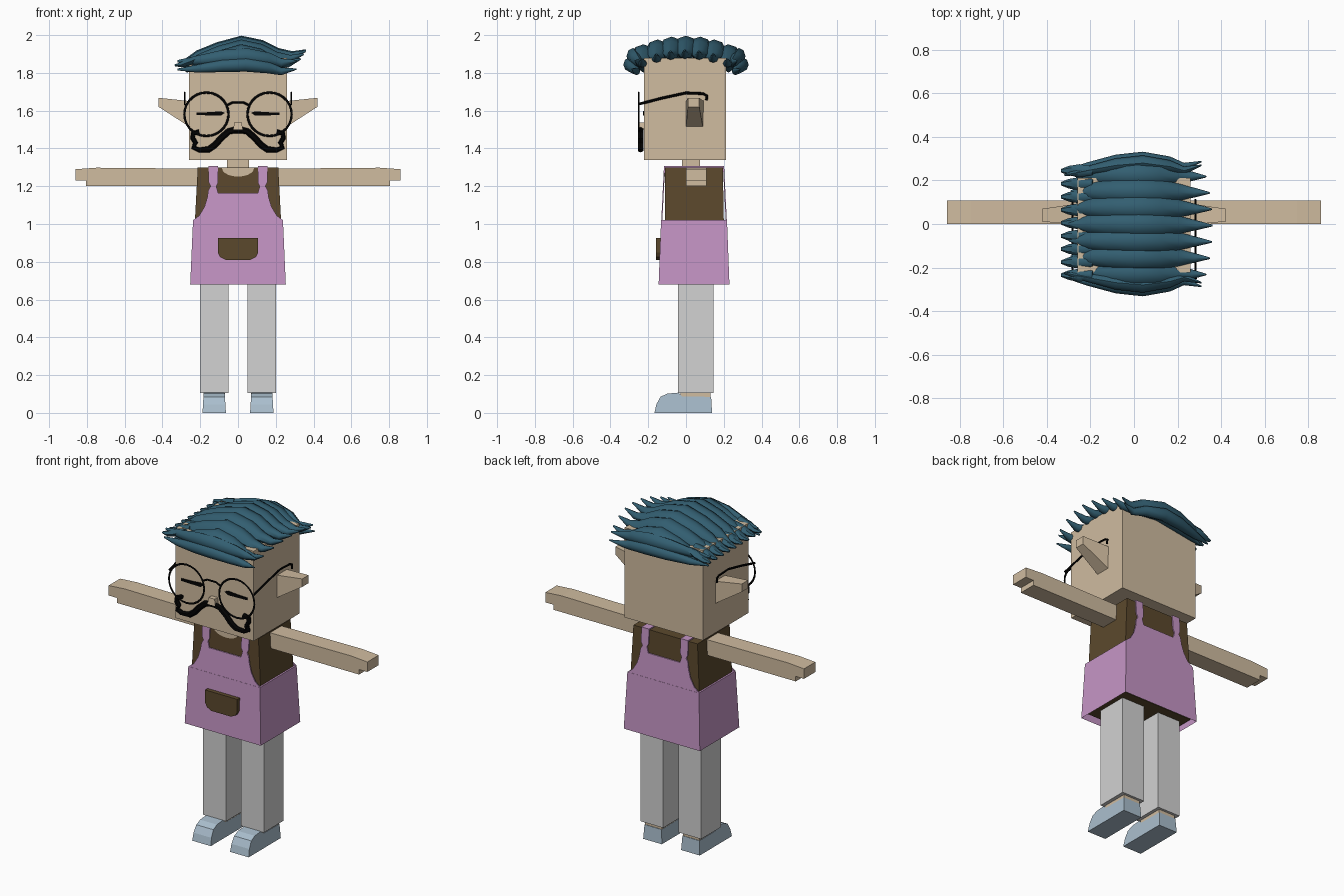
import bpy, bmesh, math
from mathutils import Vector

if "Cube" in bpy.data.objects:
    bpy.data.objects.remove(bpy.data.objects["Cube"], do_unlink=True)


def material(name, *rgb):
    m = bpy.data.materials.new(name)
    m.use_nodes = True
    col = [c ** 2.2 for c in rgb] + [1]
    m.diffuse_color = col
    m.node_tree.nodes["Principled BSDF"].inputs["Base Color"].default_value = col
    return m


skin = material("skin", .81, .73, .62)
purple = material("apron_purple", .77, .58, .77)
brown = material("shirt_brown", .36, .29, .19)
grey = material("trouser_grey", .82, .82, .82)
blue = material("shoe_blue", .66, .74, .80)
teal = material("hair_teal", .21, .37, .44)
black = material("black", .04, .04, .04)


def finish(bm, name, mat, smooth=False):
    bmesh.ops.recalc_face_normals(bm, faces=bm.faces)
    me = bpy.data.meshes.new(name)
    bm.to_mesh(me)
    bm.free()
    me.materials.append(mat)
    ob = bpy.data.objects.new(name, me)
    bpy.context.collection.objects.link(ob)
    if smooth:
        bpy.ops.object.select_all(action='DESELECT')
        ob.select_set(True)
        bpy.context.view_layer.objects.active = ob
        bpy.ops.object.shade_smooth_by_angle(angle=math.radians(50))
    return ob


def loft(name, mat, rings, caps=(True, True), closed=False, smooth=False):
    """Skin a list of equal-length point rings."""
    bm = bmesh.new()
    vs = [[bm.verts.new(p) for p in r] for r in rings]
    n = len(vs[0])
    pairs = list(zip(vs, vs[1:])) + ([(vs[-1], vs[0])] if closed else [])
    for a, b in pairs:
        for i in range(n):
            j = (i + 1) % n
            bm.faces.new((a[i], a[j], b[j], b[i]))
    if not closed:
        if caps[0]:
            bm.faces.new(vs[0][::-1])
        if caps[1]:
            bm.faces.new(vs[-1])
    return finish(bm, name, mat, smooth)


def frustum(name, mat, *levels, caps=(True, True)):
    """Stacked rectangles: (z, x0, x1, y0, y1) each."""
    return loft(name, mat, [[(a, c, z), (b, c, z), (b, d, z), (a, d, z)]
                            for z, a, b, c, d in levels], caps)


def plate(name, mat, outline, front, back):
    """Extrude an x-z outline along y; depths are functions of z."""
    return loft(name, mat, [[(x, f(z), z) for x, z in outline] for f in (front, back)])


def sweep(name, mat, path, width, height, ref, sides=6, closed=False, smooth=True):
    """Tube along a path; width and height may be lists for tapering."""
    pts = [Vector(p) for p in path]
    n, ref, rings = len(pts), Vector(ref), []
    for i, p in enumerate(pts):
        a = pts[i - 1] if i or closed else p
        b = pts[(i + 1) % n] if i < n - 1 or closed else p
        t = (b - a).normalized()
        side = ref.cross(t).normalized()
        up = t.cross(side)
        w = width[i] if isinstance(width, list) else width
        h = height[i] if isinstance(height, list) else height
        rings.append([p + side * w * math.cos(k * math.tau / sides)
                      + up * h * math.sin(k * math.tau / sides) for k in range(sides)])
    return loft(name, mat, rings, closed=closed, smooth=smooth)


def flat(y):
    return lambda z: y


def mirrored(half):
    return half + [(-x, z) for x, z in reversed(half)]


X, Y, Z = (1, 0, 0), (0, 1, 0), (0, 0, 1)

# Head, neck and nose
frustum("head", skin, (1.34, -.26, .26, -.222, .212), (1.88, -.26, .26, -.222, .212))
frustum("neck", skin, (1.24, -.058, .058, -.02, .075), (1.35, -.058, .058, -.02, .075))
frustum("nose", skin, (1.50, -.025, .025, -.255, -.21), (1.538, -.02, .02, -.25, -.21))

# Shirt and neckline
frustum("shirt", brown, (.70, -.235, .235, -.115, .2), (1.02, -.228, .228, -.112, .2),
        (1.30, -.213, .213, -.11, .195))
plate("neckline", skin, [(.085 * math.cos(a), 1.296 - .045 * math.sin(a))
                         for a in (math.pi * k / 10 for k in range(11))],
      flat(-.116), flat(-.108))

# Apron skirt, open underneath, with bibs front and back
frustum("apron_skirt", purple, (.68, -.253, .253, -.145, .23),
        (1.02, -.238, .238, -.132, .217), caps=(False, True))
bib = mirrored([(.238, 1.02), (.205, 1.045), (.178, 1.09), (.163, 1.14), (.157, 1.18),
                (.145, 1.20), (.155, 1.22), (.155, 1.305), (.105, 1.305), (.105, 1.22),
                (.115, 1.20), (.105, 1.165)])
plate("bib_front", purple, bib, lambda z: -.131 + (z - 1.02) * .05,
      lambda z: -.125 + (z - 1.02) * .05)
plate("bib_back", purple, bib, lambda z: .216 - (z - 1.02) * .05,
      lambda z: .210 - (z - 1.02) * .05)
plate("pocket", brown, mirrored([(.107, .925), (.107, .85), (.095, .825), (.065, .81)]),
      flat(-.16), flat(-.13))

# Eyebrow-shaped closed eyes, limbs, ears and glasses on both sides
for s, label in ((1, "left"), (-1, "right")):
    def sx(pts):
        return [(s * p[0], *p[1:]) for p in pts]

    frustum(label + "_strap", purple, (1.298, s * .105, s * .155, -.117, .202),
            (1.307, s * .105, s * .155, -.117, .202))
    plate(label + "_arm", skin, sx([(.2, 1.2), (.805, 1.2), (.805, 1.23), (.86, 1.23),
                                    (.86, 1.29), (.75, 1.298), (.2, 1.293)]),
          flat(0), flat(.108))
    loft(label + "_ear", skin, [sx(r) for r in (
        [(.25, 0, 1.51), (.25, .09, 1.51), (.25, .095, 1.65), (.25, 0, 1.65)],
        [(.42, .01, 1.62), (.42, .07, 1.62), (.42, .07, 1.668), (.42, .01, 1.668)])])
    frustum(label + "_leg", grey, (.105, s * .05, s * .202, -.043, .145),
            (.72, s * .05, s * .202, -.043, .145))
    frustum(label + "_ankle", skin, (.07, s * .07, s * .18, -.03, .13),
            (.11, s * .07, s * .18, -.03, .13))

    # Shoe: side profile with a rounded toe, narrowed towards the top
    profile = [(.138, 0), (.133, .085), (-.02, .087), (-.04, .107), (-.10, .102),
               (-.135, .085), (-.157, .045), (-.167, 0)]
    loft(label + "_shoe", blue, [[(s * (.126 + d * (.062 - z * .06)), y, z)
                                  for y, z in profile] for d in (-1, 1)])

    # Closed eye
    plate(label + "_eye", black, sx([(.07, 1.588), (.09, 1.597), (.15, 1.592), (.22, 1.59),
                                     (.22, 1.577), (.15, 1.575), (.09, 1.574)]),
          flat(-.228), flat(-.221))

    # Glasses rim, temple and hinge
    rim = [(s * .167 + .117 * math.cos(a), -.25, 1.581 + .115 * math.sin(a))
           for a in (math.tau * k / 28 for k in range(28))]
    sweep(label + "_rim", black, rim, .006, .004, Y, closed=True)
    sweep(label + "_temple", black, sx([(.282, -.25, 1.635), (.282, -.12, 1.668),
                                        (.282, 0, 1.694), (.282, .09, 1.69),
                                        (.282, .11, 1.68), (.282, .108, 1.655)]),
          .007, .005, X)

sweep("glasses_bridge", black, [(-.055, -.25, 1.63), (-.03, -.25, 1.643), (.03, -.25, 1.643),
                                (.055, -.25, 1.63)], .006, .005, Y)

# Moustache: one thick curled stroke
half = [(.205, 1.488), (.238, 1.48), (.240, 1.455), (.225, 1.43), (.235, 1.405),
        (.205, 1.392), (.155, 1.395), (.12, 1.42), (.09, 1.455), (.05, 1.49), (.02, 1.497)]
sweep("moustache", black, [(x, -.24, z) for x, z in mirrored(half)],
      [.013] * 6 + [.017] * 10 + [.013] * 6, .016, Y, smooth=False)

# Hair: swept locks running sideways over the crown
stations = [(-.30, 1.853), (-.21, 1.89), (-.10, 1.92), (.02, 1.945), (.12, 1.93),
            (.21, 1.902), (.29, 1.895), (.36, 1.92)]
widths = [.006, .04, .054, .06, .056, .04, .022, .004]
heights = [.006, .03, .044, .052, .045, .03, .02, .005]
for i in range(7):
    y = -.225 + .075 * i
    drop = .9 * y * y
    reach = 1 - 1.6 * y * y
    sweep("hair_lock_%d" % (i + 1), teal,
          [(x * reach, y - .02 * max(0, x), z - drop) for x, z in stations],
          widths, heights, Z, 8)

# Short tufts hanging over the right edge
for i in range(9):
    y = -.235 + .06 * i
    sweep("hair_tuft_%d" % (i + 1), teal,
          [(-.335, y, 1.84), (-.30, y, 1.843), (-.25, y, 1.862), (-.19, y, 1.885)],
          [.008, .022, .03, .02], [.006, .016, .022, .012], Z)

# Bulging locks along the front and back edges
for s, label in ((-1, "front"), (1, "back")):
    for k, (y, z, h) in enumerate([(.245, 1.872, .04), (.262, 1.828, .034)]):
        side = [(-.32, -.02, -.01), (-.22, 0, -.006), (-.08, .025, .01), (.04, .035, .016),
                (.16, .02, .0), (.23, 0, -.02), (.31, .025, -.008)]
        shape = [.15, .6, 1, 1.1, .9, .6, .1]
        sweep("hair_%s_lock_%d" % (label, k + 1), teal,
              [(x, s * (y + dy), z + dz) for x, dy, dz in side],
              [.032 * f for f in shape], [h * f for f in shape], Z, 8)
